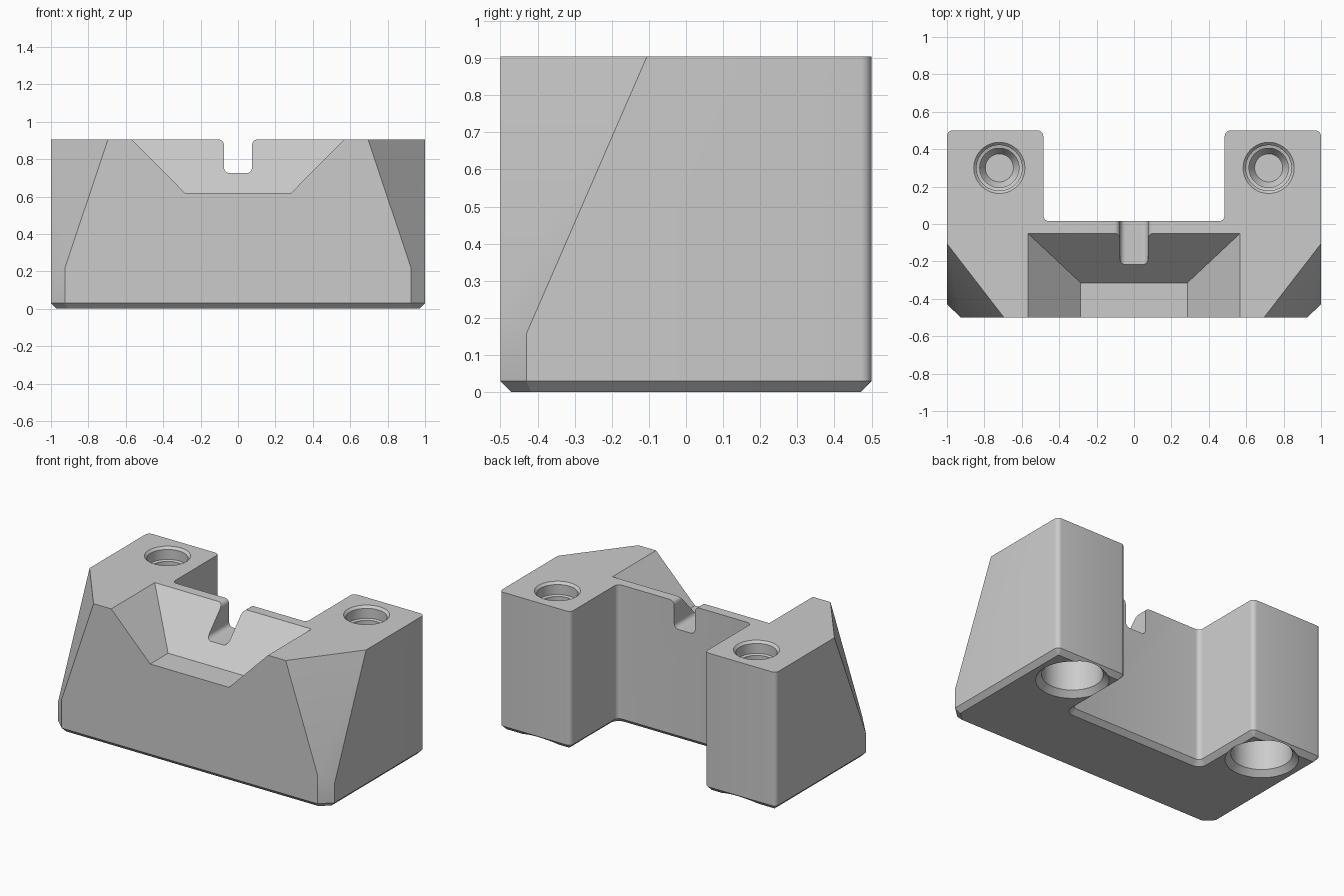
import bpy, bmesh, math
from mathutils import Vector

cube = bpy.data.objects.get("Cube")
if cube:
    bpy.data.objects.remove(cube)

TOP = 0.905

grey = bpy.data.materials.new("light_grey")
grey.use_nodes = True
colour = (0.6, 0.6, 0.6, 1)
grey.diffuse_color = colour
grey.node_tree.nodes["Principled BSDF"].inputs["Base Color"].default_value = colour


def loft(rings):
    """Closed solid through matching rings of points."""
    bm = bmesh.new()
    loops = [[bm.verts.new(p) for p in ring] for ring in rings]
    for a, b in zip(loops, loops[1:]):
        for i in range(len(a)):
            j = (i + 1) % len(a)
            bm.faces.new((a[i], a[j], b[j], b[i]))
    bm.faces.new(loops[0])
    bm.faces.new(loops[-1])
    bmesh.ops.recalc_face_normals(bm, faces=bm.faces)
    return bm


def make_object(name, bm):
    mesh = bpy.data.meshes.new(name)
    bm.to_mesh(mesh)
    bm.free()
    mesh.materials.append(grey)
    obj = bpy.data.objects.new(name, mesh)
    bpy.context.collection.objects.link(obj)
    return obj


def cut(target, name, bm):
    cutter = make_object(name, bm)
    cutter.hide_render = True
    mod = target.modifiers.new(name, 'BOOLEAN')
    mod.operation = 'DIFFERENCE'
    mod.solver = 'EXACT'
    mod.object = cutter
    bpy.context.view_layer.objects.active = target
    bpy.ops.object.modifier_apply(modifier=name)
    bpy.data.objects.remove(cutter)


def arc(cx, cz, r, start, end, steps=6):
    angles = [math.radians(start + (end - start) * i / steps) for i in range(steps + 1)]
    return [(cx + r * math.cos(a), cz + r * math.sin(a)) for a in angles]


def mirrored(half):
    return half + [(-x, v) for x, v in reversed(half)]


# Body: U-shaped footprint with chamfered front corners
outline = mirrored([(0.925, -0.5), (1, -0.43), (1, 0.5), (0.485, 0.5), (0.485, 0.015)])
bm = loft([[(x, y, z) for x, y in outline] for z in (0, TOP)])

# Rounded upright edges at the back
upright = [e for e in bm.edges
           if abs(e.verts[0].co.z - e.verts[1].co.z) > 0.5 and e.verts[0].co.y > 0]
bmesh.ops.bevel(bm, geom=upright, offset=0.03, segments=5, profile=0.5, affect='EDGES')

# Chamfer around the underside
rim = [e for e in bm.edges if all(v.co.z < 0.001 for v in e.verts)]
bmesh.ops.bevel(bm, geom=rim, offset=0.03, segments=1, affect='EDGES', clamp_overlap=False)
bmesh.ops.remove_doubles(bm, verts=bm.verts, dist=0.0005)

# Slanted facets on the front corners
for side in (1, -1):
    result = bmesh.ops.bisect_plane(
        bm, geom=bm.verts[:] + bm.edges[:] + bm.faces[:], dist=0.0001,
        plane_co=Vector((side, -0.105, TOP)),
        plane_no=Vector((side * 0.395, -0.305, 0.1326)), clear_outer=True)
    edges = [g for g in result["geom_cut"] if isinstance(g, bmesh.types.BMEdge)]
    bmesh.ops.holes_fill(bm, edges=edges, sides=0)
bmesh.ops.recalc_face_normals(bm, faces=bm.faces)
body = make_object("block_body", bm)

# Sloped pocket open to the front and top
pocket = [(0.62, 0.285, -0.315), (1.0, 0.661, 0.038)]
cut(body, "front_pocket",
    loft([[(-x, -0.7, z), (x, -0.7, z), (x, y, z), (-x, y, z)] for z, x, y in pocket]))

# Rounded groove through the thin back wall
half = ([(0.105, 1.0)] + arc(0.105, TOP - 0.03, 0.03, 90, 180)
        + arc(0.045, 0.755, 0.03, 0, -90))
cut(body, "centre_groove",
    loft([[(x, y, z) for x, z in mirrored(half)] for y in (-0.6, 0.1)]))

# Stepped holes: small from above, wide from below
top_hole = [(0.137, 1.0), (0.137, TOP), (0.122, TOP - 0.015), (0.122, TOP - 0.08),
            (0.105, TOP - 0.085), (0.105, TOP - 0.2), (0.075, TOP - 0.25)]
bottom_hole = [(0.215, -0.1), (0.215, 0), (0.18, 0.035), (0.18, 0.35)]
turns = [math.tau * i / 40 for i in range(40)]
for side in (1, -1):
    for name, steps in (("top_hole", top_hole), ("bottom_hole", bottom_hole)):
        cut(body, name, loft([[(side * 0.72 + r * math.cos(a), 0.3 + r * math.sin(a), z)
                               for a in turns] for r, z in steps]))

# Smooth rounds, crisp edges
bpy.ops.object.select_all(action='DESELECT')
body.select_set(True)
bpy.context.view_layer.objects.active = body
bpy.ops.object.shade_smooth_by_angle(angle=math.radians(30))
